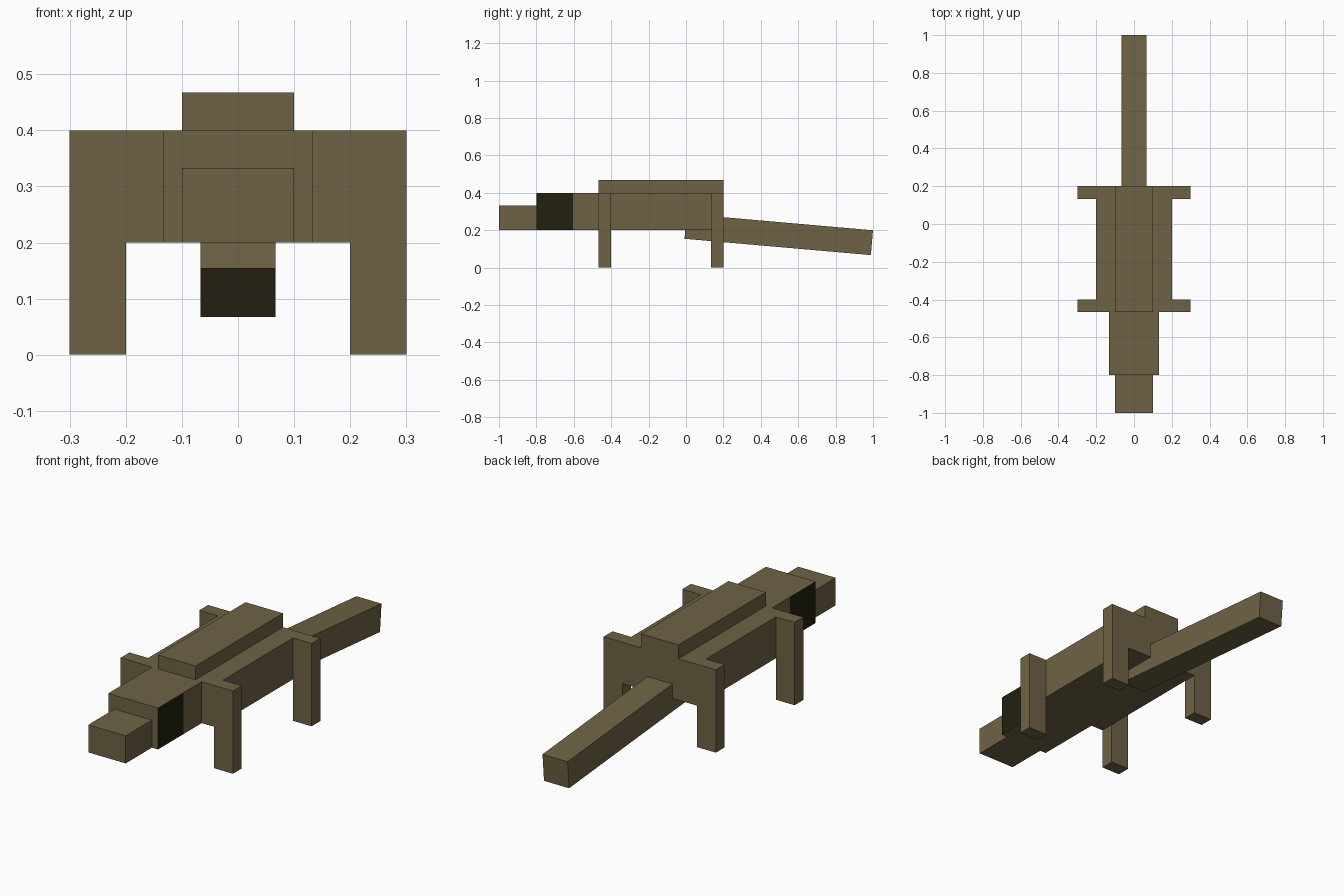
import bpy
import bmesh
from math import radians
from mathutils import Matrix, Vector

default = bpy.data.objects.get("Cube")
if default:
    bpy.data.objects.remove(default, do_unlink=True)


def material(name, colour):
    mat = bpy.data.materials.new(name)
    mat.use_nodes = True
    mat.diffuse_color = colour
    bsdf = next(n for n in mat.node_tree.nodes if n.type == "BSDF_PRINCIPLED")
    bsdf.inputs["Base Color"].default_value = colour
    bsdf.inputs["Roughness"].default_value = 0.9
    return mat


hide = material("olive_brown", (0.156, 0.124, 0.059, 1))
dark = material("dark_olive", (0.017, 0.015, 0.005, 1))


def box(name, low, high):
    """Flat-sided box between two opposite corners."""
    low, high = Vector(low), Vector(high)
    bm = bmesh.new()
    bmesh.ops.create_cube(bm, size=1, matrix=Matrix.Translation((low + high) / 2)
                          @ Matrix.Diagonal((*(high - low), 1)))
    mesh = bpy.data.meshes.new(name)
    bm.to_mesh(mesh)
    bm.free()
    mesh.materials.append(hide)
    obj = bpy.data.objects.new(name, mesh)
    bpy.context.collection.objects.link(obj)
    return obj


# Trunk and raised back
box("body", (-0.2, -0.467, 0.2), (0.2, 0.2, 0.4))
box("back_ridge", (-0.1, -0.467, 0.4), (0.1, 0.2, 0.467))

# Head, cut behind the eyes so the front of each side is dark
head = box("head", (-0.133, -0.8, 0.2), (0.133, -0.467, 0.4))
head.data.materials.append(dark)
bm = bmesh.new()
bm.from_mesh(head.data)
bmesh.ops.bisect_plane(bm, geom=bm.verts[:] + bm.edges[:] + bm.faces[:],
                       plane_co=(0, -0.605, 0), plane_no=(0, 1, 0))
bm.normal_update()
for face in bm.faces:
    on_side = abs(face.normal.x) > 0.9
    face.material_index = int(on_side and face.calc_center_median().y < -0.605)
bm.to_mesh(head.data)
bm.free()

box("snout", (-0.1, -1, 0.2), (0.1, -0.8, 0.333))

# Legs
for end, y in (("front", -0.467), ("back", 0.133)):
    for side, x in (("right", -0.3), ("left", 0.2)):
        box(f"{end}_{side}_leg", (x, y, 0), (x + 0.1, y + 0.067, 0.4))

# Tail, sloping down from inside the trunk
tail = box("tail", (-0.067, 0, 0), (0.067, 1, 0.133))
tail.location = (0, -0.008, 0.154)
tail.rotation_euler.x = radians(-5)
